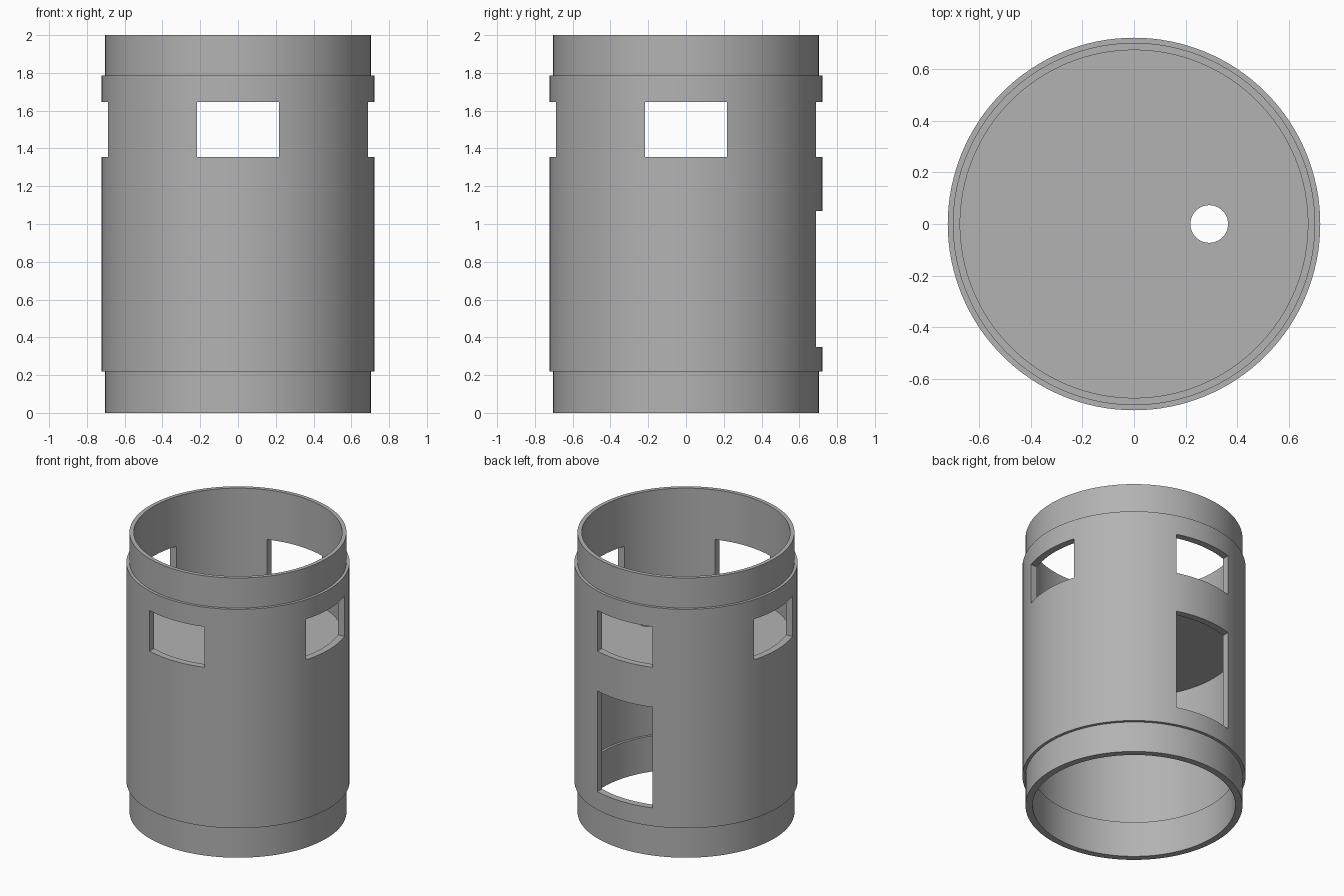
import bpy
import bmesh
import math
from mathutils import Matrix, Vector

if "Cube" in bpy.data.objects:
    bpy.data.objects.remove(bpy.data.objects["Cube"], do_unlink=True)

SEGMENTS = 128
OUTER, RIM, INNER, FOOT = 0.723, 0.703, 0.675, 0.657
HALF_WIDTH = 0.217

grey = bpy.data.materials.new("plain grey")
grey.use_nodes = True
colour = (0.45, 0.45, 0.45, 1)
grey.diffuse_color = colour
grey.node_tree.nodes["Principled BSDF"].inputs["Base Color"].default_value = colour


def add_object(name, bm):
    bmesh.ops.recalc_face_normals(bm, faces=bm.faces)
    mesh = bpy.data.meshes.new(name)
    bm.to_mesh(mesh)
    bm.free()
    mesh.materials.append(grey)
    obj = bpy.data.objects.new(name, mesh)
    bpy.context.collection.objects.link(obj)
    return obj


def lathe(name, profile):
    """Closed (radius, height) profile turned around the z axis."""
    bm = bmesh.new()
    verts = [bm.verts.new((r, 0, z)) for r, z in profile]
    edges = [bm.edges.new((v, verts[i - 1])) for i, v in enumerate(verts)]
    bmesh.ops.spin(bm, geom=verts + edges, cent=(0, 0, 0), axis=(0, 0, 1),
                   angle=math.tau, steps=SEGMENTS, use_duplicate=False)
    bmesh.ops.remove_doubles(bm, verts=bm.verts, dist=1e-5)
    return add_object(name, bm)


def cylinder(name, radius, bottom, top, x=0):
    bm = bmesh.new()
    bmesh.ops.create_cone(bm, cap_ends=True, segments=SEGMENTS, radius1=radius,
                          radius2=radius, depth=top - bottom,
                          matrix=Matrix.Translation((x, 0, (bottom + top) / 2)))
    return add_object(name, bm)


def window_cutter(turn, bottom, top):
    """Box crossing the wall on one side, turned about z."""
    bm = bmesh.new()
    matrix = (Matrix.Rotation(turn, 4, "Z")
              @ Matrix.Translation((0, 0.7, (bottom + top) / 2))
              @ Matrix.Diagonal((2 * HALF_WIDTH, 0.4, top - bottom, 1)))
    bmesh.ops.create_cube(bm, size=1, matrix=matrix)
    return add_object("window_cutter", bm)


def activate(obj):
    bpy.ops.object.select_all(action="DESELECT")
    obj.select_set(True)
    bpy.context.view_layer.objects.active = obj


def cut(obj, cutter):
    activate(obj)
    mod = obj.modifiers.new("cut", "BOOLEAN")
    mod.operation = "DIFFERENCE"
    mod.solver = "EXACT"
    mod.object = cutter
    bpy.ops.object.modifier_apply(modifier=mod.name)
    bpy.data.objects.remove(cutter, do_unlink=True)


# Stepped wall with a thicker foot inside
wall = lathe("outer_wall", [
    (FOOT, 0), (RIM, 0), (RIM, 0.22), (OUTER, 0.22), (OUTER, 1.785),
    (RIM, 1.785), (RIM, 2), (INNER, 2), (INNER, 0.255), (FOOT, 0.255)])

# Four windows around the top, one tall opening at the back
for side in range(4):
    cut(wall, window_cutter(side * math.pi / 2, 1.355, 1.645))
cut(wall, window_cutter(0, 0.35, 1.07))

# Inner floor with an offset round hole
floor = cylinder("inner_floor", INNER + 0.005, 1.205, 1.28)
cut(floor, cylinder("hole_cutter", 0.073, 1.1, 1.4, x=0.292))

for obj in (wall, floor):
    activate(obj)
    bpy.ops.object.shade_smooth_by_angle(angle=math.radians(30))
